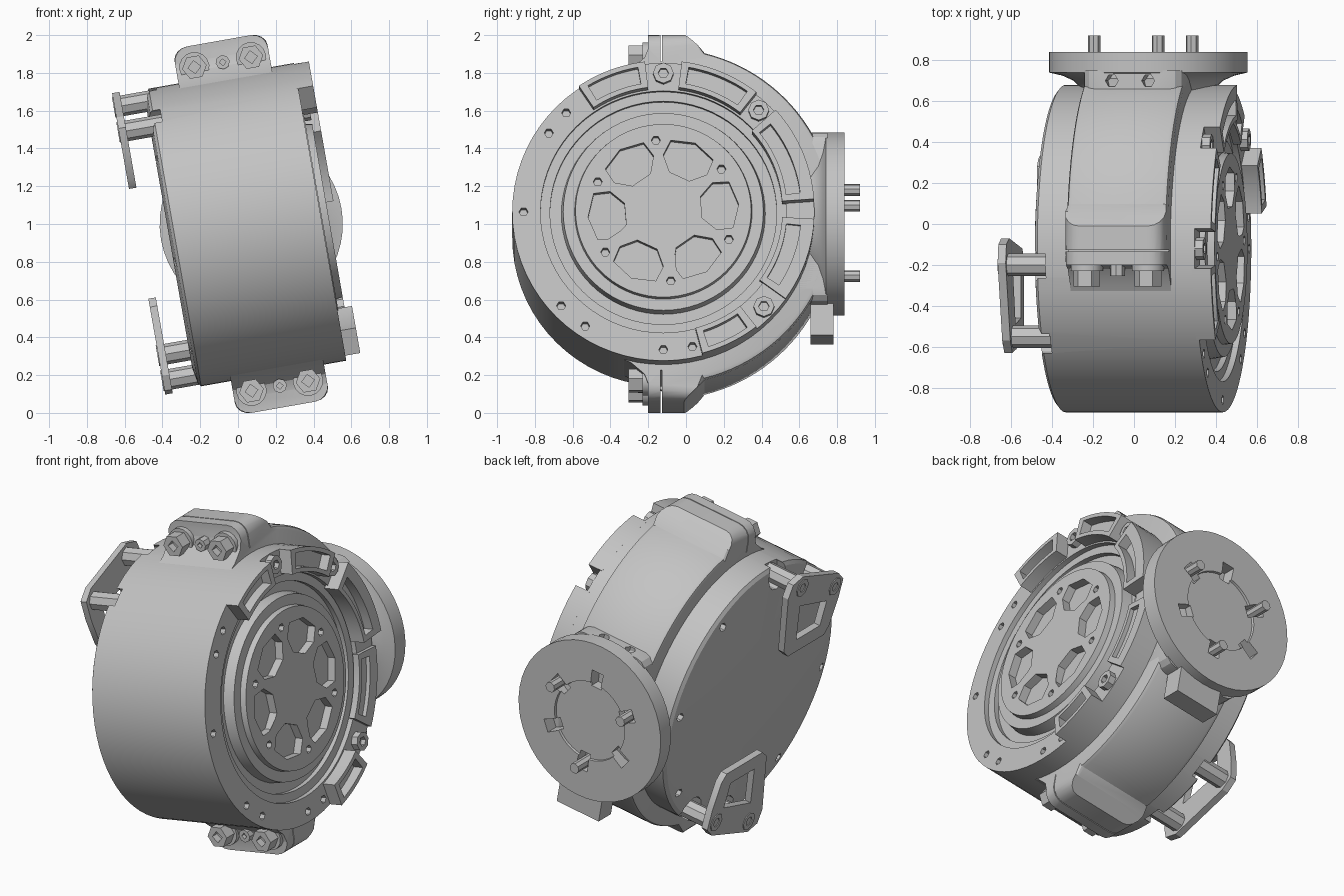
import bpy
import bmesh
from math import radians, sin, cos
from mathutils import Matrix, Vector

default_cube = bpy.data.objects.get("Cube")
if default_cube:
    bpy.data.objects.remove(default_cube, do_unlink=True)

# Single machined grey
grey = bpy.data.materials.new("machined_grey")
grey.use_nodes = True
grey.diffuse_color = (0.55, 0.55, 0.55, 1)
for node in grey.node_tree.nodes:
    if node.type == 'BSDF_PRINCIPLED':
        node.inputs["Base Color"].default_value = grey.diffuse_color

# Everything is built around the drum axis (local x), then tilted
PLACE = Matrix.Translation((0.07, -0.12, 1)) @ Matrix.Rotation(radians(-10), 4, 'Y')
HALF_TURN = Matrix.Rotation(radians(180), 4, 'X')
AXES = {
    'x': lambda a, b, d: Vector((d, a, b)),
    'y': lambda a, b, d: Vector((a, d, b)),
    'z': lambda a, b, d: Vector((a, b, d)),
}


def polar(radius, degrees):
    return radius * cos(radians(degrees)), radius * sin(radians(degrees))


def disc(radius, sides, centre=(0, 0), turn=0):
    points = [polar(radius, turn + 360 * i / sides) for i in range(sides)]
    return [(centre[0] + a, centre[1] + b) for a, b in points]


def arc(radius, start, end, steps=10):
    return [polar(radius, start + (end - start) * i / steps) for i in range(steps + 1)]


def sector(inner, outer, start, end):
    return arc(outer, start, end) + arc(inner, end, start)


def finish(name, bm, local=Matrix()):
    bmesh.ops.recalc_face_normals(bm, faces=bm.faces)
    bm.transform(PLACE @ local)
    mesh = bpy.data.meshes.new(name)
    bm.to_mesh(mesh)
    bm.free()
    mesh.materials.append(grey)
    obj = bpy.data.objects.new(name, mesh)
    bpy.context.scene.collection.objects.link(obj)
    return obj


def prism_mesh(points, axis, low, high):
    bm = bmesh.new()
    base = bm.faces.new([bm.verts.new(AXES[axis](a, b, low)) for a, b in points])
    new = bmesh.ops.extrude_face_region(bm, geom=[base])["geom"]
    shift = AXES[axis](0, 0, high - low)
    bmesh.ops.translate(bm, verts=[v for v in new if isinstance(v, bmesh.types.BMVert)], vec=shift)
    return bm


def prism(name, points, axis, low, high, local=Matrix()):
    return finish(name, prism_mesh(points, axis, low, high), local)


def lathe(name, profile, axis, steps=72):
    """Spin (distance along axis, radius) points about the axis."""
    bm = bmesh.new()
    verts = [bm.verts.new(AXES[axis](0, r, d)) for d, r in profile]
    edges = [bm.edges.new(pair) for pair in zip(verts, verts[1:])]
    bmesh.ops.spin(bm, geom=verts + edges, cent=(0, 0, 0), axis=AXES[axis](0, 0, 1),
                   angle=radians(360), steps=steps)
    bmesh.ops.remove_doubles(bm, verts=bm.verts, dist=0.0005)
    return finish(name, bm)


def cut(obj, cutters):
    for cutter in cutters:
        mod = obj.modifiers.new("cut", 'BOOLEAN')
        mod.operation = 'DIFFERENCE'
        mod.solver = 'EXACT'
        mod.object = cutter
    bpy.context.view_layer.update()
    graph = bpy.context.evaluated_depsgraph_get()
    obj_mesh = bpy.data.meshes.new_from_object(obj.evaluated_get(graph))
    obj.modifiers.clear()
    obj.data = obj_mesh
    for cutter in cutters:
        bpy.data.objects.remove(cutter, do_unlink=True)


# Drum with stepped end faces
drum = lathe("drum", [
    (-0.44, 0), (-0.44, 0.7), (-0.425, 0.78), (-0.41, 0.8),
    (0.37, 0.8), (0.37, 0.65), (0.34, 0.65), (0.34, 0.6), (0.31, 0.6),
    (0.31, 0.54), (0.375, 0.53), (0.375, 0.47), (0.41, 0.465), (0.41, 0)], 'x')
POSTS = [(-0.08, 0.735), (-0.43, 0.6)]
tools = []
for k in range(6):
    turn = 5 + 60 * k
    pocket = [polar(r, turn + a) for r, a in
              [(0.21, -16), (0.3, -25), (0.38, -19), (0.4, 0), (0.38, 19), (0.3, 25), (0.21, 16)]]
    tools.append(prism("pocket_cutter", pocket, 'x', 0.36, 0.5))
    tools.append(prism("hole_cutter", disc(0.024, 6, polar(0.38, turn + 31)), 'x', 0.36, 0.5))
for angle in (134, 145, 180, 223, 236, 270, 282):
    tools.append(prism("hole_cutter", disc(0.024, 6, polar(0.74, angle)), 'x', 0.31, 0.5))
for k in range(8):
    tools.append(prism("hole_cutter", disc(0.026, 6, polar(0.73, 10 + 45 * k)), 'x', -0.5, -0.38))
for local in (Matrix(), HALF_TURN):
    for centre in POSTS:
        tools.append(prism("post_seat_cutter", disc(0.085, 12, centre), 'x', -0.5, -0.37, local))
cut(drum, tools)

# Framed segments around the open end: inner and outer radius, pocket outer radius, height
for start, end, inner, outer, lip, top in [
        (97, 124, 0.66, 0.8, 0.775, 0.45), (52, 83, 0.66, 0.8, 0.775, 0.45),
        (4, 42, 0.63, 0.8, 0.73, 0.45), (-36, -3, 0.63, 0.8, 0.73, 0.395),
        (-75, -52, 0.66, 0.8, 0.775, 0.45)]:
    frame = prism("rim_segment", sector(inner, outer, start, end), 'x', 0.355, top)
    cut(frame, [prism("segment_cutter", sector(inner + 0.025, lip, start + 3, end - 3),
                      'x', top - 0.06, 0.5)])
for angle in (90, 47, -44):
    centre = polar(0.74, angle)
    screw = prism("rim_screw", disc(0.055, 8, centre), 'x', 0.355, 0.41)
    cut(screw, [prism("socket_cutter", disc(0.028, 6, centre), 'x', 0.38, 0.5)])

# Clamp band with lugs at top and bottom
side = [(-0.3, 0.73), (-0.17, 0.79), (-0.1, 0.85), (-0.08, 0.9), (-0.08, 0.985), (0.11, 0.985), (0.18, 0.92)]
outline = side + arc(0.905, 76, -76, 48) + [(a, -b) for a, b in reversed(side)]
bm = prism_mesh(outline, 'x', -0.25, 0.25)
corners = [e for e in bm.edges if all(abs(v.co.z) > 0.97 for v in e.verts)
           and abs(e.verts[0].co.y - e.verts[1].co.y) > 0.1]
bmesh.ops.bevel(bm, geom=corners, offset=0.08, segments=4, affect='EDGES', profile=0.5)
rims = [e for e in bm.edges if all(abs(abs(v.co.x) - 0.25) < 0.001 and v.co.y > 0.15 for v in e.verts)
        and abs(e.verts[0].co.x - e.verts[1].co.x) < 0.01]
bmesh.ops.bevel(bm, geom=rims, offset=0.025, segments=2, affect='EDGES', profile=0.5)
clamp = finish("clamp_band", bm)
slot = [(-0.014, 0.83), (-0.008, 0.83), (-0.008, 1.1), (-0.014, 1.1)]
cut(clamp, [prism("split_cutter", slot, 'x', -0.4, 0.4),
            prism("split_cutter", [(a, -b) for a, b in slot], 'x', -0.4, 0.4)])

# Lug bolts
for end in (1, -1):
    place = "upper" if end > 0 else "lower"
    for u in (-0.152, 0.152):
        centre = (u, 0.87 * end)
        prism(place + "_washer", disc(0.08, 16, centre), 'y', -0.11, -0.06)
        head = prism(place + "_bolt", disc(0.066, 6, centre), 'y', -0.185, -0.1)
        cut(head, [prism("socket_cutter", disc(0.034, 4, centre), 'y', -0.25, -0.14)])
    pin = prism(place + "_dowel", disc(0.038, 8, (0, 0.87 * end)), 'y', -0.135, -0.06)
    cut(pin, [prism("socket_cutter", disc(0.018, 4, (0, 0.87 * end)), 'y', -0.25, -0.11)])


def neck_holes():
    return [prism("hole_cutter", disc(0.032, 6, (u, 0.82)), 'z', 0.36, 0.55) for u in (-0.1, 0.08)]


# Pad joining the band to the rear flange
bm = prism_mesh([(-0.25, -0.46), (0.25, -0.46), (0.25, 0.46), (-0.25, 0.46)], 'y', 0.62, 0.87)
bmesh.ops.bevel(bm, geom=[e for e in bm.edges if all(v.co.y < 0.7 for v in e.verts)
                          or abs(e.verts[0].co.y - e.verts[1].co.y) > 0.1],
                offset=0.07, segments=3, affect='EDGES', profile=0.5)
cut(finish("flange_pad", bm), neck_holes())

# Rear flange with shallow dished centre and six deep slots
flange = lathe("rear_flange", [
    (0.55, 0), (0.55, 0.3), (0.73, 0.3), (0.78, 0.325), (0.82, 0.365), (0.845, 0.42),
    (0.86, 0.485), (0.96, 0.485), (0.96, 0.24), (0.945, 0.238), (0.945, 0)], 'y', 48)
cut(flange, neck_holes() + [
    prism("slot_cutter", [polar(0.215, a - 9), polar(0.32, a - 7), polar(0.32, a + 7), polar(0.215, a + 9)],
          'y', 0.88, 1.1) for a in range(30, 360, 60)])
for angle in (30, 150, 270):
    prism("flange_pin", disc(0.031, 8, polar(0.28, angle)), 'y', 0.87, 1.04)

# Block under the flange
prism("flange_block", [(-0.13, -0.625), (0.16, -0.625), (0.16, -0.38), (-0.13, -0.38)], 'y', 0.78, 0.9)

# Two windowed brackets on the closed end, half a turn apart
plate = [(0.05, 0.71), (0.02, 0.79), (-0.07, 0.81), (-0.45, 0.68), (-0.51, 0.62),
         (-0.49, 0.5), (-0.44, 0.34), (-0.4, 0.295), (-0.05, 0.295), (0, 0.34)]
window = [(-0.09, 0.61), (-0.37, 0.53), (-0.34, 0.38), (-0.11, 0.38)]
for place, local in (("upper", Matrix()), ("lower", HALF_TURN)):
    bracket = prism(place + "_bracket", plate, 'x', -0.605, -0.565, local)
    cut(bracket, [prism("window_cutter", window, 'x', -0.7, -0.5, local)])
    for centre in POSTS:
        post = prism(place + "_bracket_post", disc(0.055, 8, centre), 'x', -0.61, -0.36, local)
        cut(post, [prism("hole_cutter", disc(0.028, 6, centre), 'x', -0.7, -0.56, local)])

# Smooth the round parts, keep machined edges crisp
for obj in bpy.context.scene.objects:
    obj.select_set(obj.type == 'MESH')
    if obj.type == 'MESH':
        bpy.context.view_layer.objects.active = obj
bpy.ops.object.shade_smooth_by_angle(angle=radians(25))
